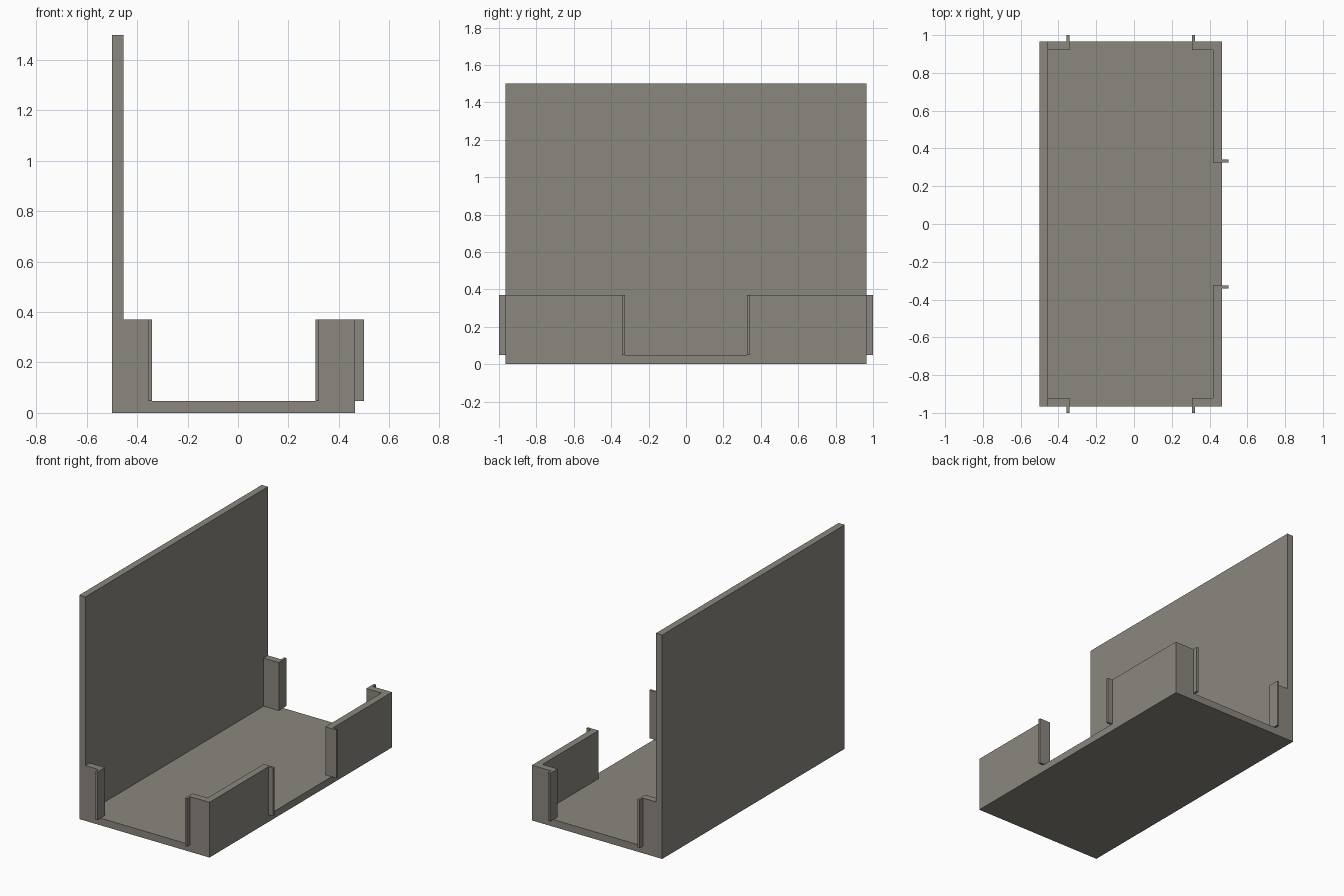
import bpy, bmesh

if "Cube" in bpy.data.objects:
    bpy.data.objects.remove(bpy.data.objects["Cube"])

mat = bpy.data.materials.new("warm grey stone")
mat.diffuse_color = (0.26, 0.24, 0.21, 1)
mat.use_nodes = True
mat.node_tree.nodes["Principled BSDF"].inputs["Base Color"].default_value = mat.diffuse_color

FLOOR, LOW, HIGH = 0.048, 0.37, 1.5   # heights
L, R, Y, T = -0.5, 0.465, 0.966, 0.046  # outer faces and wall thickness


def prism(name, profile, z0, z1, mirror=False):
    """Extrude a plan outline between two heights, optionally mirrored in y."""
    bm = bmesh.new()
    face = bm.faces.new([bm.verts.new((x, y, z0)) for x, y in profile])
    ext = bmesh.ops.extrude_face_region(bm, geom=[face])
    for v in ext["geom"]:
        if isinstance(v, bmesh.types.BMVert):
            v.co.z = z1
    bmesh.ops.recalc_face_normals(bm, faces=bm.faces)
    me = bpy.data.meshes.new(name)
    bm.to_mesh(me)
    bm.free()
    me.materials.append(mat)
    ob = bpy.data.objects.new(name, me)
    bpy.context.collection.objects.link(ob)
    if mirror:
        m = ob.modifiers.new("mirror", "MIRROR")
        m.use_axis = (False, True, False)
        m.use_mirror_merge = False
    return ob


def rect(x0, x1, y0, y1):
    return [(x0, y0), (x1, y0), (x1, y1), (x0, y1)]


# Floor slab and tall upper wall
prism("floor_slab", rect(L, R, -Y, Y), 0, FLOOR)
prism("upper_back_wall", rect(L, L + T, -Y, Y), LOW, HIGH)

# Low back wall with a short return at each end
RET = -0.342
prism("low_back_wall", [(L, -Y), (RET, -Y), (RET, -Y + T), (L + T, -Y + T),
                        (L + T, Y - T), (RET, Y - T), (RET, Y), (L, Y)], FLOOR, LOW)

# L-shaped corner walls either side of the wide opening
GAP, SIDE = 0.326, 0.307
prism("corner_wall", [(R, -GAP), (R - T, -GAP), (R - T, -Y + T),
                      (SIDE, -Y + T), (SIDE, -Y), (R, -Y)], FLOOR, LOW, True)

# Thin trim fins projecting outward beside every opening
F = 0.015
prism("back_end_trim", rect(RET - F, RET, -1, -Y), FLOOR, LOW, True)
prism("corner_end_trim", rect(SIDE, SIDE + F, -1, -Y), FLOOR, LOW, True)
prism("opening_trim", rect(R, 0.5, -GAP - F, -GAP), FLOOR, LOW, True)
